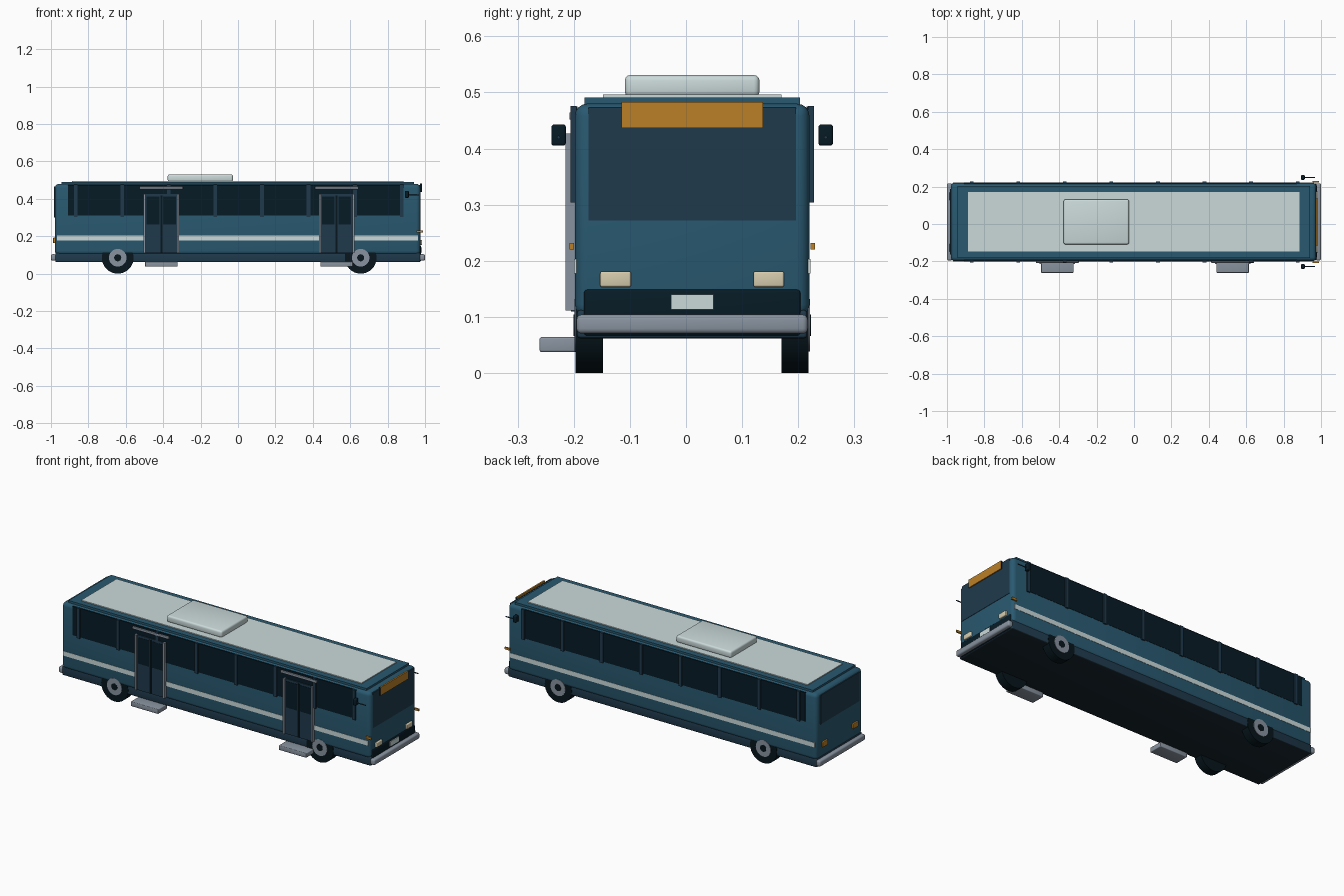
import bpy
import math

if "Cube" in bpy.data.objects:
    bpy.data.objects.remove(bpy.data.objects["Cube"])


def material(name, r, g, b):
    m = bpy.data.materials.new(name)
    m.use_nodes = True
    m.diffuse_color = (r, g, b, 1)
    m.node_tree.nodes["Principled BSDF"].inputs["Base Color"].default_value = (r, g, b, 1)
    return m


blue = material("body blue", .022, .1, .163)
slate = material("slate blue", .014, .042, .073)
glass = material("dark glass", .002, .011, .019)
black = material("rubber black", .002, .008, .012)
under = material("underbody", .008, .018, .026)
grey = material("metal grey", .25, .295, .35)
white = material("pale white", .6, .7, .7)
amber = material("amber", .5, .215, .02)
cream = material("headlight cream", .67, .6, .42)

MID = .011   # centre line of the body
HALF = .209  # half width of the body


def finish(o, name, mat):
    o.name = name
    o.data.materials.append(mat)
    return o


def box(name, mat, x, y, z, bevel=0, segments=3):
    """Box between (min, max) pairs, optionally with rounded edges."""
    bpy.ops.mesh.primitive_cube_add(size=1)
    o = bpy.context.object
    for v in o.data.vertices:
        v.co = [sum(p) / 2 + c * (p[1] - p[0]) for p, c in zip((x, y, z), v.co)]
    finish(o, name, mat)
    if bevel:
        m = o.modifiers.new("round", "BEVEL")
        m.width, m.segments = bevel, segments
        bpy.ops.object.modifier_apply(modifier=m.name)
        bpy.ops.object.shade_smooth_by_angle(angle=math.radians(40))
    return o


def paint(o, mat, rule):
    """Give a second colour to the faces whose normal meets the rule."""
    o.data.materials.append(mat)
    for f in o.data.polygons:
        if rule(f.normal):
            f.material_index = 1


def side_box(name, mat, s, x, inner, outer, z, bevel=0):
    """Box on side s, with y given as distance from the centre line."""
    y = sorted((MID + s * inner, MID + s * outer))
    return box(name, mat, x, y, z, bevel)


def cylinder(name, mat, radius, start, end, sides=32):
    """Cylinder between two points along x or y."""
    length = sum(abs(b - a) for a, b in zip(start, end))
    along_x = start[0] != end[0]
    rot = (0, math.pi / 2, 0) if along_x else (math.pi / 2, 0, 0)
    bpy.ops.mesh.primitive_cylinder_add(
        vertices=sides, radius=radius, depth=length, rotation=rot,
        location=[(a + b) / 2 for a, b in zip(start, end)])
    o = finish(bpy.context.object, name, mat)
    bpy.ops.object.shade_smooth_by_angle(angle=math.radians(40))
    return o


# Body shell, skirt with a dark underside, roof
width = (MID - HALF, MID + HALF)
box("body", blue, (-.979, .975), width, (.1, .48), .022, 4)
skirt = box("skirt", slate, (-.977, .975), (MID - .205, MID + .205), (.0615, .112), .006)
paint(skirt, under, lambda n: n.z < -.5)
box("roof_slab", blue, (-.945, .94), (MID - .192, MID + .192), (.47, .491))
box("roof_panel", white, (-.888, .885), (MID - .159, MID + .159), (.488, .496))
box("roof_unit", white, (-.376, -.027), (MID - .12, MID + .12), (.492, .531), .01)

# Front end
box("windscreen", slate, (.97, .977), (MID - .185, MID + .185), (.272, .473))
sign = box("destination_sign", amber, (.974, .983), (MID - .126, MID + .126), (.437, .483))
paint(sign, glass, lambda n: abs(n.y) > .5)
box("grille", glass, (.96, .979), (MID - .193, MID + .193), (.066, .149), .006)
box("number_plate", white, (.976, .983), (MID - .038, MID + .038), (.113, .14))

# Rear end
box("rear_window", slate, (-.983, -.975), (MID - .175, MID + .175), (.3, .465))

# Bumpers at both ends
for name, x in (("front", (.97, 1)), ("rear", (-1, -.972))):
    box(name + "_bumper", grey, x, (MID - .206, MID + .206), (.07, .104), .009)

# Parts repeated on both sides
for s, side in ((-1, "right"), (1, "left")):
    side_box(side + "_headlight", cream, s, (.97, .985), .109, .164, (.153, .181), .004)
    side_box(side + "_tail_light", amber, s, (-.988, -.975), .115, .16, (.163, .193), .003)
    side_box(side + "_side_window", glass, s, (-.909, .872), .204, .2105, (.31, .475))
    side_box(side + "_stripe", white, s, (-.968, .963), .204, .2105, (.177, .203))
    side_box(side + "_marker_light", amber, s, (.955, .988), .211, .219, (.22, .232))

    # Window pillars
    for i in range(8):
        x = -.868 + i * .249
        side_box(f"{side}_window_pillar_{i + 1}", slate, s,
                 (x - .01, x + .01), .206, .217, (.304, .476))

    # Mirror on its arm
    side_box(side + "_mirror", glass, s, (.893, .913), .225, .251, (.405, .443), .005)
    arm_y = MID + s * .238
    cylinder(side + "_mirror_arm", slate, .003, (.9, arm_y, .42), (.967, arm_y, .42), 12)

    # Wheels
    for x, place in ((-.643, "rear"), (.656, "front")):
        name = f"{place}_{side}_"
        for part, mat, r, inner, outer in (
                ("tyre", black, .085, .159, .2075),
                ("hub", grey, .047, .19, .21),
                ("hub_cap", black, .019, .2, .2115)):
            cylinder(name + part, mat, r, (x, MID + s * inner, .085),
                     (x, MID + s * outer, .085))

# Doors on the right side
for x, place in ((-.41, "rear"), (.527, "front")):
    name = place + "_door_"
    side_box(name + "panel", slate, -1, (x - .09, x + .09), .204, .216, (.11, .425))
    side_box(name + "seal", black, -1, (x - .005, x + .005), .21, .219, (.112, .418))
    for k in (-1, 1):
        leaf = sorted((x + k * .01, x + k * .078))
        side_box(f"{name}window_{k + 2}", glass, -1, leaf, .21, .2175, (.262, .412))
        post = sorted((x + k * .084, x + k * .095))
        side_box(f"{name}post_{k + 2}", grey, -1, post, .205, .226, (.111, .427))
    side_box(name + "header", grey, -1, (x - .115, x + .115), .205, .219, (.451, .465), .003)
    side_box(name + "step", grey, -1, (x - .087, x + .087), .19, .272, (.037, .064), .004)
